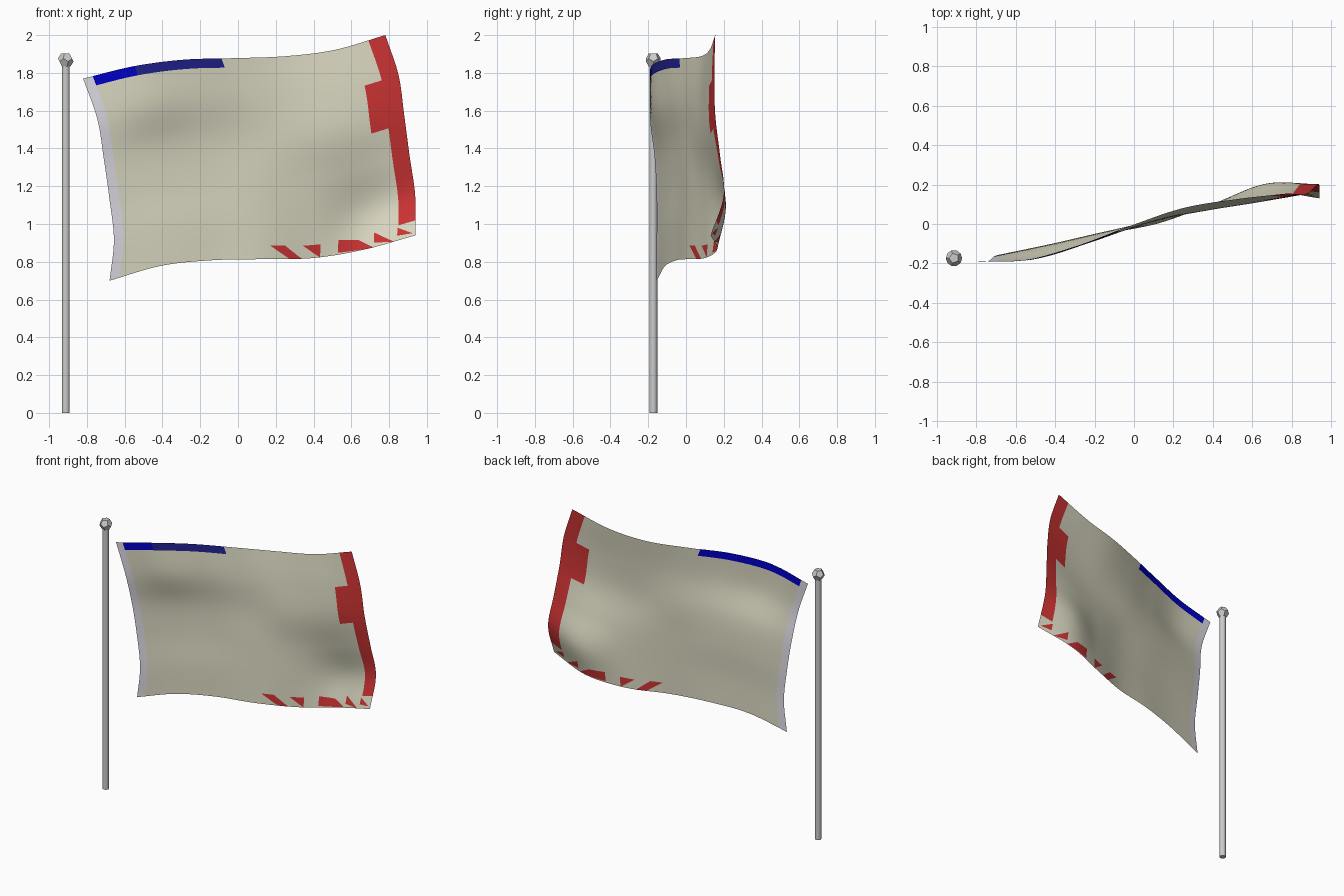
import bpy
import bmesh
from mathutils import Vector, Matrix

cube = bpy.data.objects.get("Cube")
if cube:
    bpy.data.objects.remove(cube, do_unlink=True)


def material(name, r, g, b):
    m = bpy.data.materials.new(name)
    m.use_nodes = True
    m.diffuse_color = (r, g, b, 1)
    m.node_tree.nodes["Principled BSDF"].inputs["Base Color"].default_value = (r, g, b, 1)
    return m


cream = material("cream_cloth", .70, .68, .53)
hem = material("pale_hem", .72, .70, .76)
red = material("red_cloth", .60, .033, .033)
blue = material("blue_cloth", 0, 0, .58)
navy = material("navy_cloth", .015, .015, .26)
grey = material("grey_metal", .60, .60, .60)


def curve(pts, t):
    """Smooth interpolation through evenly spaced values."""
    n = len(pts) - 1
    i = min(max(int(t * n), 0), n - 1)
    f = t * n - i
    b, c = pts[i], pts[i + 1]
    a = pts[i - 1] if i > 0 else 2 * b - c
    d = pts[i + 2] if i + 2 <= n else 2 * c - b
    return b + f * ((c - a) + f * ((2 * a - 5 * b + 4 * c - d) + f * (3 * (b - c) + d - a))) / 2


# Outline of the cloth: x is evenly spread along the top and bottom, z along the sides
TOP_Z = [1.77, 1.835, 1.87, 1.878, 1.888, 1.922, 2.0]
BOTTOM_Z = [.70, .778, .808, .814, .82, .865, .94]
LEFT_X = [-.82, -.745, -.71, -.68, -.657, -.68]
RIGHT_X = [.78, .85, .88, .908, .938, .94]
# Depth of the waves, rows from top to bottom
WAVES = [
    [-.19, -.183, -.11, -.01, .08, .125, .155],
    [-.19, -.17, -.09, 0, .07, .11, .15],
    [-.165, -.115, -.05, .015, .065, .11, .155],
    [-.155, -.10, -.04, .015, .09, .155, .18],
    [-.155, -.105, -.045, .015, .105, .205, .20],
    [-.155, -.11, -.05, .005, .10, .165, .13],
]


def cloth_point(u, v):
    x = curve(LEFT_X, v) * (1 - u) + curve(RIGHT_X, v) * u
    z = curve(TOP_Z, u) * (1 - v) + curve(BOTTOM_Z, u) * v
    y = curve([curve(row, u) for row in WAVES], v)
    return Vector((x, y, z))


def box(u0, u1, v0, v1):
    return [(u0, v0), (u1, v0), (u1, v1), (u0, v1)]


def inside(p, poly):
    """True if p lies in a convex polygon."""
    signs = []
    for a, b in zip(poly, poly[1:] + poly[:1]):
        signs.append((b[0] - a[0]) * (p.y - a[1]) - (b[1] - a[1]) * (p.x - a[0]))
    return all(s > 0 for s in signs) or all(s < 0 for s in signs)


def build_cloth(name, base, patches, offset=0, only_patches=False):
    mats = [base]
    bm = bmesh.new()
    bmesh.ops.create_grid(bm, x_segments=54, y_segments=32, size=.5,
                          matrix=Matrix.Translation((.5, .5, 0)))
    # Cut the patch edges into the flat grid
    for mat, poly in patches:
        us, vs = zip(*poly)
        for a, b in zip(poly, poly[1:] + poly[:1]):
            near = [f for f in bm.faces
                    if min(us) - .04 < f.calc_center_median().x < max(us) + .04
                    and min(vs) - .04 < f.calc_center_median().y < max(vs) + .04]
            geom = set(near)
            for f in near:
                geom.update(f.edges)
                geom.update(f.verts)
            bmesh.ops.bisect_plane(bm, geom=list(geom), dist=1e-5,
                                   plane_co=(a[0], a[1], 0),
                                   plane_no=(b[1] - a[1], a[0] - b[0], 0))
    for mat, poly in patches:
        if mat not in mats:
            mats.append(mat)
        for f in bm.faces:
            if inside(f.calc_center_median(), poly):
                f.material_index = mats.index(mat)
    if only_patches:
        bmesh.ops.delete(bm, geom=[f for f in bm.faces if f.material_index == 0],
                         context='FACES')
    # Hang the flat grid in its waving shape
    for vert in bm.verts:
        vert.co = cloth_point(vert.co.x, vert.co.y) + Vector((0, offset, 0))
    for f in bm.faces:
        f.smooth = True
    return finish(name, bm, mats)


def finish(name, bm, mats):
    bm.normal_update()
    me = bpy.data.meshes.new(name)
    bm.to_mesh(me)
    bm.free()
    for m in mats:
        me.materials.append(m)
    ob = bpy.data.objects.new(name, me)
    bpy.context.collection.objects.link(ob)
    return ob


# Flag cloth with its coloured borders
build_cloth("flag_cloth", cream, [
    (hem, box(-.01, .032, -.01, 1.01)),
    (blue, box(.032, .458, -.01, .046)),
    (red, box(.944, 1.01, -.01, .925)),
    (red, box(.887, .944, .20, .44)),
    (red, [(.521, .932), (.57, .932), (.629, 1.001), (.59, 1.001)]),
    (red, [(.63, .935), (.688, .935), (.688, 1.001)]),
    (red, [(.746, .927), (.812, .945), (.864, 1.001), (.746, .99)]),
    (red, [(.864, .926), (.93, 1.001), (.864, .976)]),
    (red, [(.94, .935), (.99, .985), (.94, .975)]),
])

# Darker strip on the front of the blue border
build_cloth("front_strip", blue, [(navy, box(.17, .458, -.01, .046))],
            offset=-.003, only_patches=True)

# Pole
POLE = Vector((-.912, -.173, 0))
bpy.ops.mesh.primitive_cylinder_add(vertices=16, radius=.021, depth=1.85,
                                    location=POLE + Vector((0, 0, .925)))
pole = bpy.context.object
pole.name = "pole"
pole.data.materials.append(grey)
bpy.ops.object.shade_smooth_by_angle()

# Finial: a twelve-sided ball, made from the face centres of an icosahedron
bm = bmesh.new()
bmesh.ops.create_icosphere(bm, subdivisions=1, radius=1)
centres = [f.calc_center_median().normalized() for f in bm.faces]
bm.free()
bm = bmesh.new()
for c in centres:
    bm.verts.new(POLE + Vector((0, 0, 1.868)) + c * .042)
bmesh.ops.convex_hull(bm, input=bm.verts[:])
bmesh.ops.dissolve_limit(bm, angle_limit=.05, verts=bm.verts[:], edges=bm.edges[:])
finish("pole_finial", bm, [grey])
